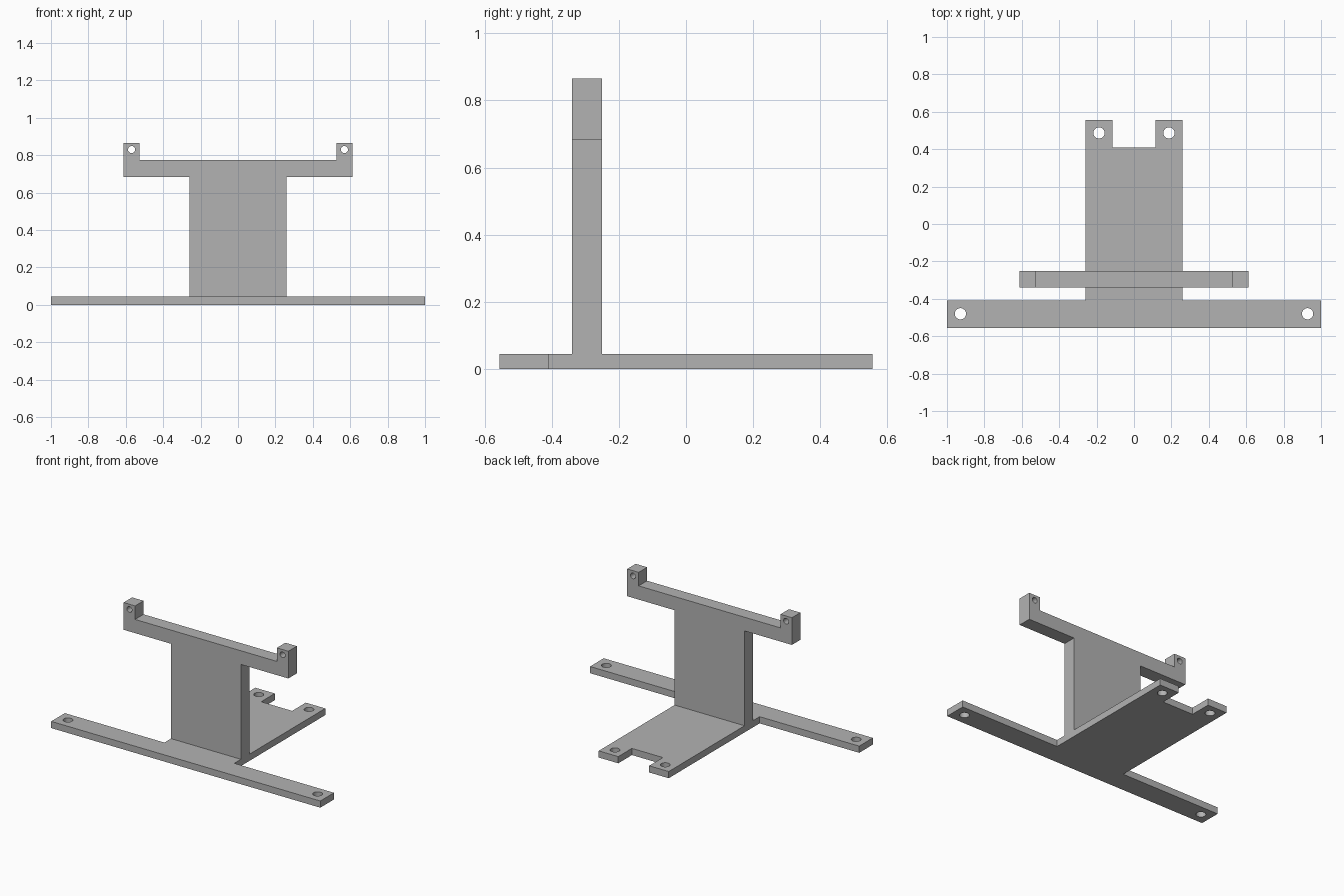
import bpy, bmesh, math
from mathutils import Matrix, Vector

cube = bpy.data.objects.get("Cube")
if cube:
    bpy.data.objects.remove(cube, do_unlink=True)

grey = bpy.data.materials.new("plain grey")
grey.use_nodes = True
colour = (0.45, 0.45, 0.45, 1)
grey.diffuse_color = colour
grey.node_tree.nodes["Principled BSDF"].inputs["Base Color"].default_value = colour


def circle(x, y, r, sides=32):
    return [(x + r * math.cos(math.tau * i / sides),
             y + r * math.sin(math.tau * i / sides)) for i in range(sides)]


def mirrored(half):
    """Close a right-hand half outline with its reflection in x."""
    return half + [(-x, y) for x, y in reversed(half)]


def plate(name, half, holes, thickness, matrix):
    """Extrude a symmetric outline pierced by mirrored pairs of round holes."""
    bm = bmesh.new()
    loops = [mirrored(half)]
    for x, y, r in holes:
        loops += [circle(x, y, r), circle(-x, y, r)]
    for loop in loops:
        verts = [bm.verts.new((x, y, 0)) for x, y in loop]
        for a, b in zip(verts, verts[1:] + verts[:1]):
            bm.edges.new((a, b))
    bmesh.ops.triangle_fill(bm, edges=bm.edges[:], use_beauty=True, normal=(0, 0, 1))
    new = bmesh.ops.extrude_face_region(bm, geom=bm.faces[:], use_keep_orig=True)
    top = [v for v in new["geom"] if isinstance(v, bmesh.types.BMVert)]
    bmesh.ops.translate(bm, verts=top, vec=Vector((0, 0, thickness)))
    bmesh.ops.recalc_face_normals(bm, faces=bm.faces[:])
    bm.transform(matrix)
    mesh = bpy.data.meshes.new(name)
    bm.to_mesh(mesh)
    bm.free()
    mesh.materials.append(grey)
    obj = bpy.data.objects.new(name, mesh)
    bpy.context.collection.objects.link(obj)
    return obj


# Flat base: wide front bar, rear tongue with a notched end, four screw holes
base_thickness = 0.045
plate("base_plate",
      [(1, -0.555), (1, -0.41), (0.26, -0.41), (0.26, 0.555), (0.115, 0.555), (0.115, 0.41)],
      [(0.928, -0.48, 0.03), (0.187, 0.487, 0.03)],
      base_thickness, Matrix.Identity(4))

# Upright: broad web, crossbar and two pierced end lugs
plate("upright_bracket",
      [(0.26, base_thickness), (0.26, 0.682), (0.612, 0.682), (0.612, 0.865),
       (0.527, 0.865), (0.527, 0.774)],
      [(0.569, 0.83, 0.019)],
      0.09, Matrix.Translation((0, -0.25, 0)) @ Matrix.Rotation(math.pi / 2, 4, "X"))
